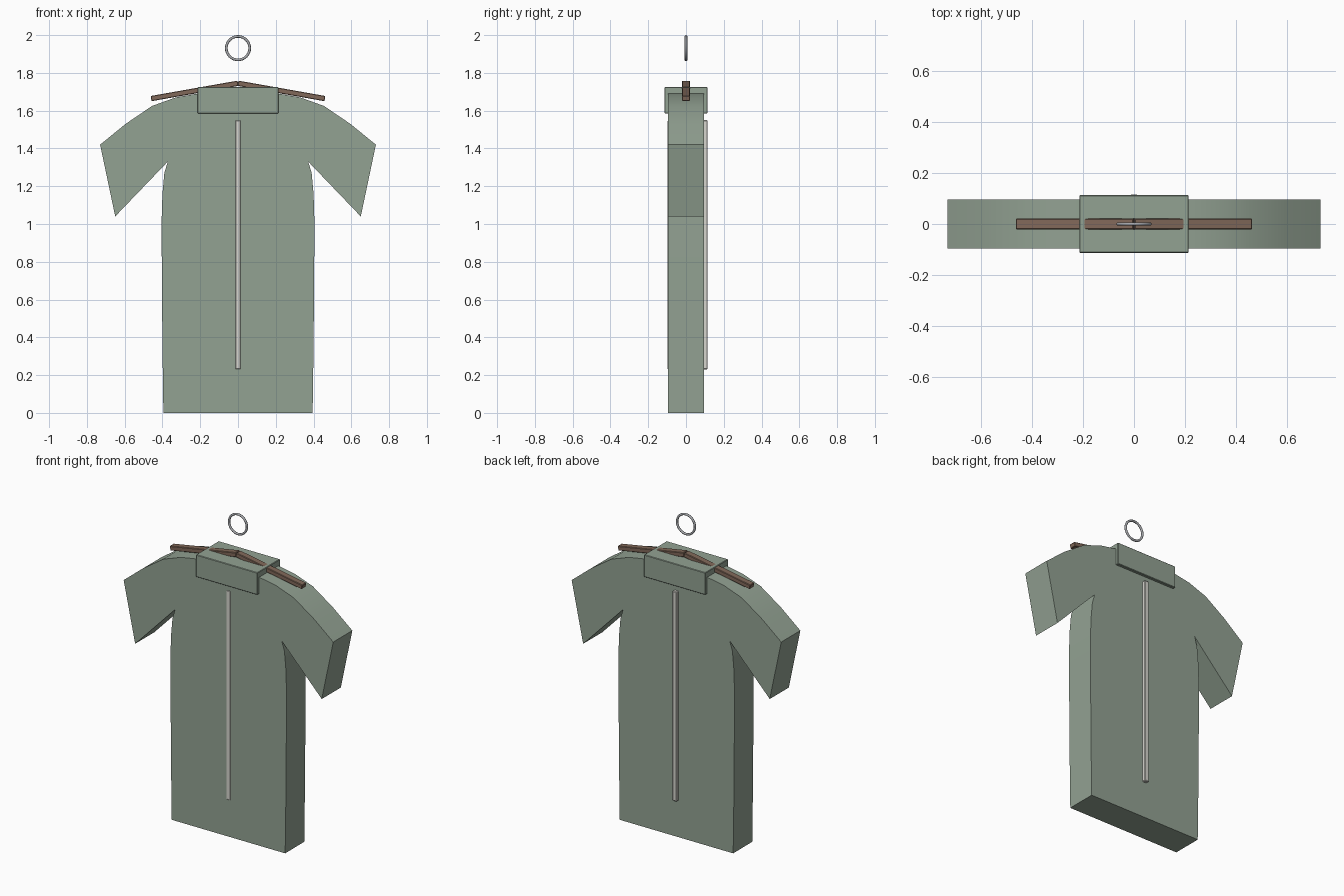
import bpy, bmesh
from math import radians, atan2, hypot
from mathutils import Matrix

if "Cube" in bpy.data.objects:
    bpy.data.objects.remove(bpy.data.objects["Cube"])


def material(name, color):
    m = bpy.data.materials.new(name)
    m.diffuse_color = (*color, 1)
    m.use_nodes = True
    m.node_tree.nodes["Principled BSDF"].inputs["Base Color"].default_value = m.diffuse_color
    return m


GREEN = material("sage_cloth", (0.29, 0.36, 0.29))
WOOD = material("brown_wood", (0.22, 0.14, 0.10))
CREAM = material("pale_trim", (0.68, 0.67, 0.62))
STEEL = material("steel", (0.38, 0.39, 0.41))


def finish(obj, name, mat, smooth=None):
    obj.name = name
    obj.data.materials.append(mat)
    if smooth:
        bpy.ops.object.select_all(action='DESELECT')
        obj.select_set(True)
        bpy.context.view_layer.objects.active = obj
        bpy.ops.object.shade_smooth_by_angle(angle=radians(smooth))
    return obj


def box(name, lo, hi, mat, bevel=0.0):
    size = [b - a for a, b in zip(lo, hi)]
    bm = bmesh.new()
    bmesh.ops.create_cube(bm, size=1, matrix=Matrix.Diagonal((*size, 1)))
    if bevel:
        bmesh.ops.bevel(bm, geom=bm.edges[:], offset=bevel, segments=1, affect='EDGES')
    me = bpy.data.meshes.new(name)
    bm.to_mesh(me)
    bm.free()
    obj = bpy.data.objects.new(name, me)
    bpy.context.collection.objects.link(obj)
    obj.location = [(a + b) / 2 for a, b in zip(lo, hi)]
    return finish(obj, name, mat)


# shirt body: half outline, mirrored and extruded in depth
half = [(0.395, 0), (0.40, 0.35), (0.405, 1.0), (0.40, 1.16), (0.39, 1.27), (0.372, 1.33),
        (0.65, 1.04), (0.73, 1.42), (0.595, 1.53), (0.455, 1.625), (0.33, 1.67), (0.215, 1.69)]
outline = half + [(-x, z) for x, z in reversed(half)]
bm = bmesh.new()
face = bm.faces.new([bm.verts.new((x, -0.095, z)) for x, z in outline])
ext = bmesh.ops.extrude_face_region(bm, geom=[face], use_keep_orig=True)
bmesh.ops.translate(bm, vec=(0, 0.19, 0),
                    verts=[v for v in ext["geom"] if isinstance(v, bmesh.types.BMVert)])
bmesh.ops.recalc_face_normals(bm, faces=bm.faces)
me = bpy.data.meshes.new("shirt_body")
bm.to_mesh(me)
bm.free()
body = bpy.data.objects.new("shirt_body", me)
bpy.context.collection.objects.link(body)
finish(body, "shirt_body", GREEN, 35)

# collar and the placket strip, which stands proud only at the back
box("collar", (-0.214, -0.113, 1.585), (0.214, 0.113, 1.725), GREEN, 0.003)
box("placket", (-0.015, -0.097, 0.23), (0.015, 0.115, 1.55), CREAM, 0.004)

# hanger arms sloping down from the middle
for side, sign in (("right", 1), ("left", -1)):
    dx, dz = 0.46, -0.081
    arm = box("hanger_arm_" + side, (0, -0.021, -0.014),
              (hypot(dx, dz), 0.021, 0.014), WOOD, 0.003)
    arm.location = (sign * dx / 2, 0, 1.745 + dz / 2)
    arm.rotation_euler = (0, -sign * atan2(dz, dx), 0)

# hook ring
bpy.ops.mesh.primitive_torus_add(major_segments=32, minor_segments=10, major_radius=0.062,
                                 minor_radius=0.007, location=(0, 0, 1.931),
                                 rotation=(radians(90), 0, 0))
finish(bpy.context.object, "hook_ring", STEEL, 60)
